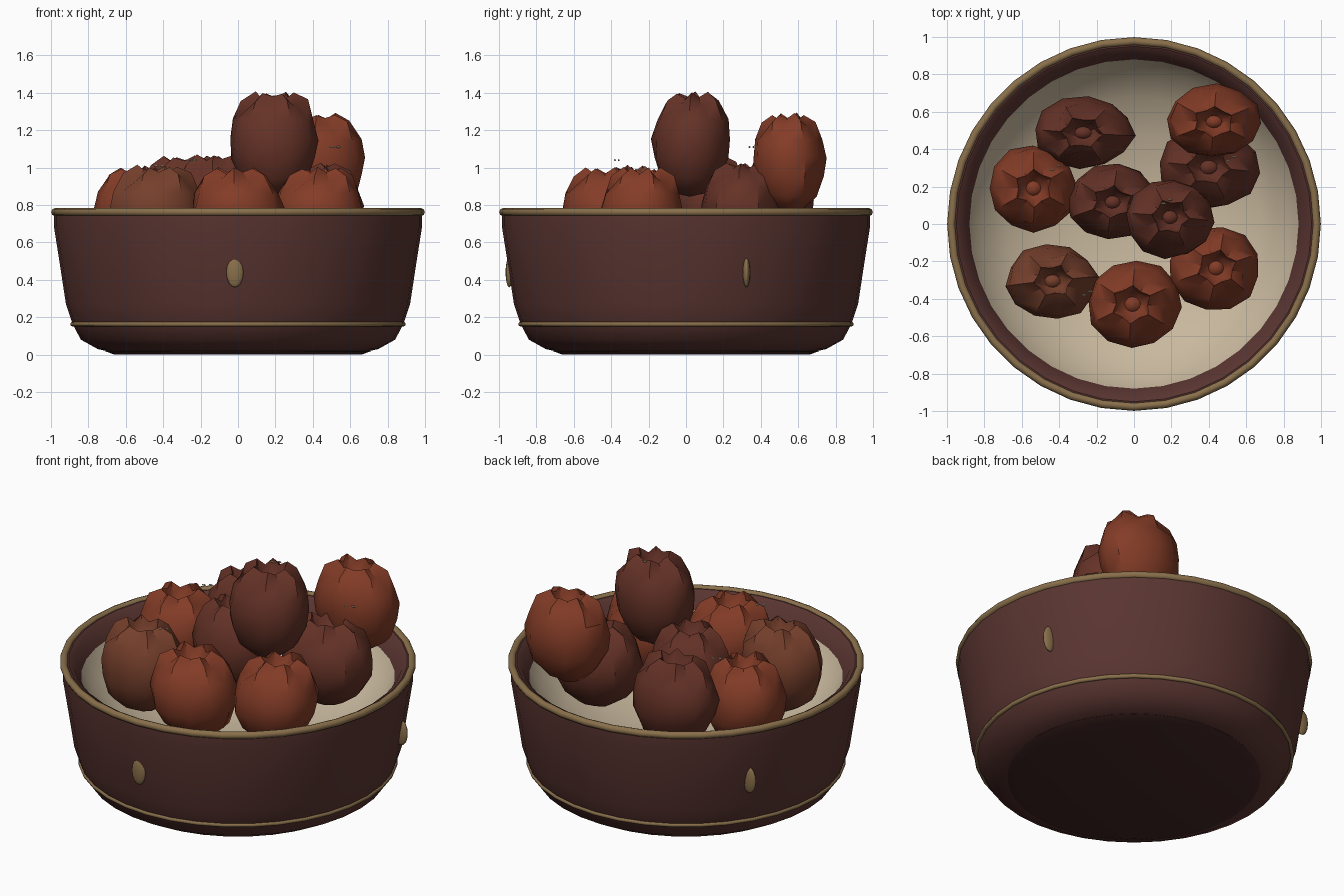
import bpy, bmesh, math, random

if "Cube" in bpy.data.objects:
    bpy.data.objects.remove(bpy.data.objects["Cube"])

random.seed(4)


def material(name, rgb):
    m = bpy.data.materials.new(name)
    m.diffuse_color = (*rgb, 1)
    m.use_nodes = True
    m.node_tree.nodes["Principled BSDF"].inputs["Base Color"].default_value = m.diffuse_color
    return m


CLAY = material("clay", (0.10, 0.035, 0.03))
DARK = material("dark_clay", (0.055, 0.02, 0.018))
CREAM = material("cream", (0.58, 0.48, 0.34))
GOLD = material("gold", (0.25, 0.16, 0.07))
SKINS = [material("skin_bright", (0.23, 0.045, 0.02)),
         material("skin_dark", (0.13, 0.032, 0.02)),
         material("skin_brown", (0.18, 0.05, 0.025))]


def finish(ob, mat, angle=35):
    ob.data.materials.clear()
    ob.data.materials.append(mat)
    bpy.ops.object.select_all(action='DESELECT')
    ob.select_set(True)
    bpy.context.view_layer.objects.active = ob
    bpy.ops.object.shade_smooth_by_angle(angle=math.radians(angle))
    return ob


def lathe(name, profile, segs, mat, point=None, angle=35, flip=False):
    """Spin (r, z) points; point(ring, seg, r, z, a) may reshape each vertex."""
    bm = bmesh.new()
    rings = []
    for i, (r, z) in enumerate(profile):
        ring = []
        for k in range(1 if r == 0 else segs):
            a = 2 * math.pi * k / segs
            co = point(i, k, r, z, a) if point else (r * math.cos(a), r * math.sin(a), z)
            ring.append(bm.verts.new(co))
        rings.append(ring)
    for lo, hi in zip(rings, rings[1:]):
        for k in range(segs):
            n = (k + 1) % segs
            quad = [lo[k % len(lo)], lo[n % len(lo)], hi[n % len(hi)], hi[k % len(hi)]]
            face = list(dict.fromkeys(quad))
            bm.faces.new(face[::-1] if flip else face)
    me = bpy.data.meshes.new(name)
    bm.to_mesh(me)
    bm.free()
    ob = bpy.data.objects.new(name, me)
    bpy.context.collection.objects.link(ob)
    return finish(ob, mat, angle)


def ring(name, major, minor, z, segs=36):
    bpy.ops.mesh.primitive_torus_add(major_radius=major, minor_radius=minor, major_segments=segs,
                                     minor_segments=8, location=(0, 0, z))
    bpy.context.object.name = name
    return finish(bpy.context.object, GOLD, 60)


def ellipsoid(name, loc, scale, mat, segs=12, rings=8, spin=0):
    bpy.ops.mesh.primitive_uv_sphere_add(segments=segs, ring_count=rings, radius=1, location=loc,
                                         rotation=(0, 0, spin))
    ob = bpy.context.object
    ob.name = name
    ob.scale = scale
    return finish(ob, mat, 60)


# bowl wall, turned over the lip and down to the liner
lathe("bowl_wall", [(0, 0.012), (0.67, 0.012), (0.75, 0.03), (0.84, 0.08), (0.885, 0.165),
                    (0.92, 0.27), (0.955, 0.5), (0.985, 0.69), (0.985, 0.765), (0.95, 0.77),
                    (0.92, 0.75), (0.88, 0.67)], 36, CLAY)
lathe("foot_disc", [(0, 0), (0.66, 0), (0.71, 0.018), (0.7, 0.03)], 36, DARK)

# pale concave liner
lathe("bowl_liner", [(0, 0.31), (0.25, 0.325), (0.48, 0.375), (0.68, 0.46),
                     (0.82, 0.57), (0.88, 0.672)], 36, CREAM, angle=60)

# gold trim and studs
ring("rim_trim", 0.977, 0.022, 0.762)
ring("base_trim", 0.884, 0.013, 0.163)
for deg in (269, 20, 147):
    a = math.radians(deg)
    ellipsoid("stud", (0.945 * math.cos(a), 0.945 * math.sin(a), 0.44), (0.046, 0.02, 0.08), GOLD)

# fruit profile: rounded body, pleated crown, sunken eye with a nub
FRUIT = [(0, -1), (0.42, -0.92), (0.77, -0.65), (0.96, -0.25), (1.0, 0.12), (0.9, 0.5),
         (0.67, 0.82), (0.4, 0.98), (0.3, 0.72), (0.17, 0.6), (0, 0.78)]


def fruit(x, y, z, sx, sy, sz, skin):
    turn = random.uniform(0, 6.28)
    tilt = (random.uniform(-0.06, 0.06), random.uniform(-0.06, 0.06))

    def shape(i, k, r, h, a):
        odd = k % 2
        if i in (6, 7, 8):
            r *= 1.1 if odd else 0.86
            h += (0.05 if odd else -0.06)
        if 0 < i < 8:
            r *= random.uniform(0.96, 1.05)
            h += random.uniform(-0.03, 0.03)
        u, v = r * math.cos(a + turn), r * math.sin(a + turn)
        return (x + sx * (u + tilt[0] * h), y + sy * (v + tilt[1] * h), z + sz * h)

    lathe("fruit", FRUIT, 12, SKINS[skin], shape, 38)


for spec in [(-0.265, 0.49, 0.79, 0.265, 0.19, 0.26, 1),
             (-0.54, 0.19, 0.74, 0.235, 0.23, 0.25, 0),
             (-0.11, 0.12, 0.80, 0.24, 0.20, 0.26, 1),
             (0.19, 0.03, 1.12, 0.235, 0.21, 0.275, 1),
             (0.43, 0.55, 1.02, 0.25, 0.195, 0.26, 0),
             (0.40, 0.30, 0.77, 0.27, 0.22, 0.25, 1),
             (0.43, -0.24, 0.74, 0.24, 0.225, 0.25, 0),
             (0.0, -0.43, 0.74, 0.25, 0.235, 0.25, 0),
             (-0.44, -0.31, 0.74, 0.245, 0.20, 0.26, 2)]:
    fruit(*spec)

# tiny pale seed pairs near the fruit tops
for x, y, z in [(-0.42, 0.30, 1.01), (-0.25, -0.37, 1.04), (0.52, 0.35, 1.11), (0.175, 0.12, 1.38)]:
    for s in (-1, 1):
        ellipsoid("seed", (x + 0.017 * s, y + 0.01 * s, z), (0.014, 0.005, 0.005), CREAM, 8, 6)
